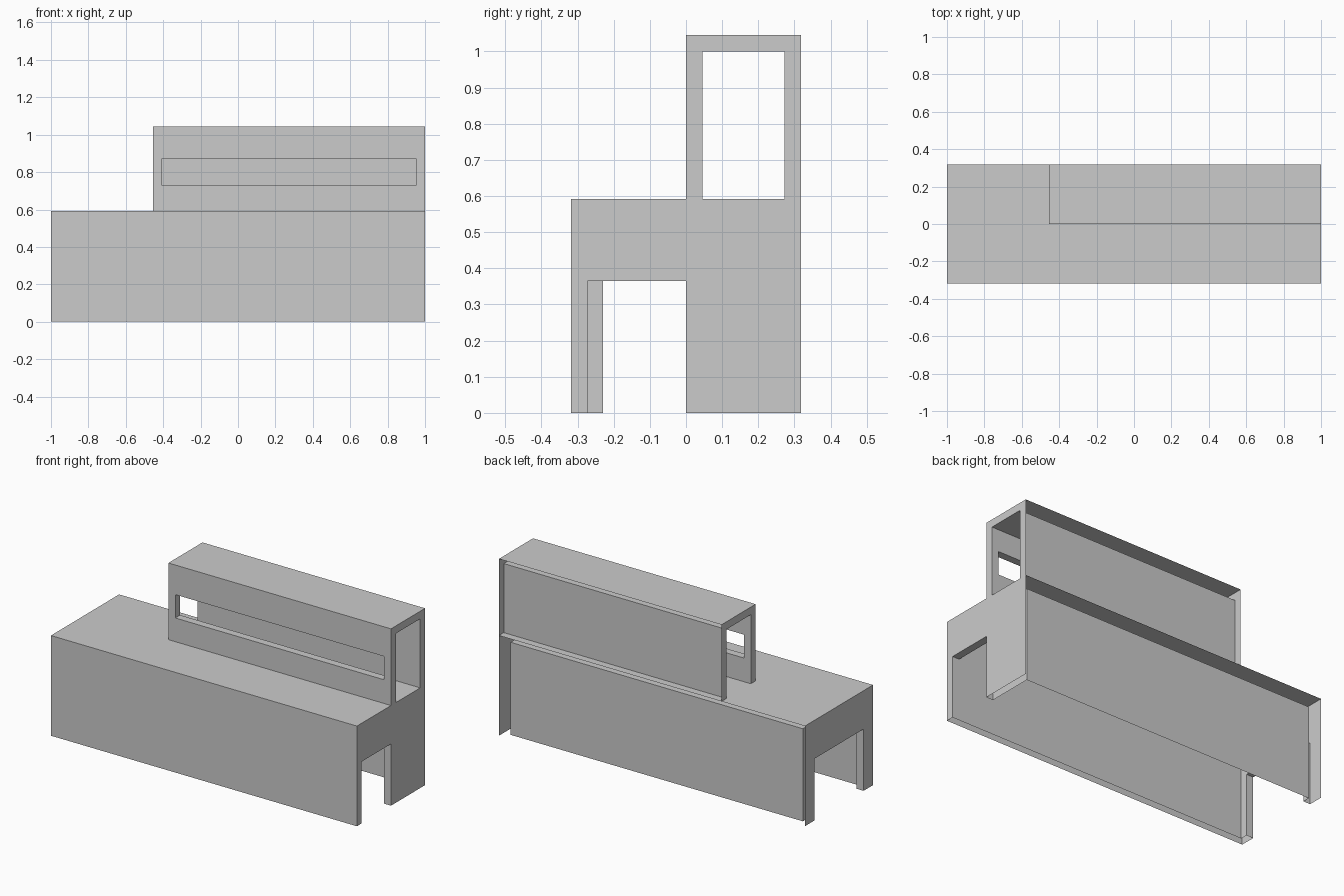
import bpy, bmesh

if "Cube" in bpy.data.objects:
    bpy.data.objects.remove(bpy.data.objects["Cube"])

T = 0.045            # wall thickness
W = 0.318            # half depth
H1, H2 = 0.592, 1.045  # storey tops
XU = -0.455          # left end of upper storey
DOOR = 0.365         # door height


class Shell:
    """Collects flat sheets lying across an axis (0=x, 1=y, 2=z)."""

    def __init__(self):
        self.bm = bmesh.new()

    def face(self, pts):
        self.bm.faces.new([self.bm.verts.new(p) for p in pts])

    def poly(self, axis, pos, uv):
        self.face([self.at(axis, pos, p) for p in uv])

    @staticmethod
    def at(axis, pos, p):
        c = list(p)
        c.insert(axis, pos)
        return c

    def rect(self, axis, pos, u0, u1, v0, v1):
        self.poly(axis, pos, [(u0, v0), (u1, v0), (u1, v1), (u0, v1)])

    def arch(self, axis, pos, u0, u1, v0, v1, a, b, top):
        """Sheet with an opening that reaches its lower edge."""
        self.poly(axis, pos, [(u0, v0), (a, v0), (a, top), (b, top),
                              (b, v0), (u1, v0), (u1, v1), (u0, v1)])

    def window(self, axis, pos, outer, inner):
        """Sheet with a closed rectangular hole."""
        def ring(r):
            return [(r[0], r[2]), (r[1], r[2]), (r[1], r[3]), (r[0], r[3])]
        o, i = ring(outer), ring(inner)
        for k in range(4):
            n = (k + 1) % 4
            self.poly(axis, pos, [o[k], o[n], i[n], i[k]])

    def reveal(self, axis, p0, p1, line):
        """Strip of sheets lining an opening."""
        for a, b in zip(line, line[1:]):
            self.face([self.at(axis, p0, a), self.at(axis, p0, b),
                       self.at(axis, p1, b), self.at(axis, p1, a)])

    def finish(self, name):
        bmesh.ops.remove_doubles(self.bm, verts=self.bm.verts, dist=1e-5)
        bmesh.ops.recalc_face_normals(self.bm, faces=self.bm.faces)
        mesh = bpy.data.meshes.new(name)
        self.bm.to_mesh(mesh)
        self.bm.free()
        bpy.context.collection.objects.link(bpy.data.objects.new(name, mesh))


# Lower storey: outer front and roof, inner lining; back and bottom stay open
low = Shell()
xi, yi = 1 - T, W - T
low.rect(1, -W, -1, 1, 0, H1)
low.rect(2, H1, -1, 1, -W, W)
for y in (-yi, yi):
    low.rect(1, y, -xi, xi, 0, H1 - T)
low.rect(2, H1 - T, -xi, xi, -yi, yi)

# Wide left doorway
a, b = -0.23, 0.23
low.arch(0, -1, -W, W, 0, H1, a, b, DOOR)
low.arch(0, -xi, -yi, yi, 0, H1 - T, a, b, DOOR)
low.reveal(0, -1, -xi, [(a, 0), (a, DOOR), (b, DOOR), (b, 0)])

# Right doorway, flush with the inner front wall
low.arch(0, 1, -W, W, 0, H1, -yi, 0, DOOR)
low.poly(0, xi, [(0, 0), (yi, 0), (yi, H1 - T), (-yi, H1 - T),
                 (-yi, DOOR), (0, DOOR)])
low.reveal(0, 1, xi, [(-yi, 0), (-yi, DOOR), (0, DOOR), (0, 0)])
low.finish("lower_storey")

# Upper storey: tunnel open at both ends, with a long front window
up = Shell()
win = (XU + T, 1 - T, 0.732, 0.87)
zi = H2 - T
up.window(1, 0, (XU, 1, H1, H2), win)
up.window(1, T, (XU, 1, H1, zi), win)
x0, x1, z0, z1 = win
up.reveal(1, 0, T, [(x0, z0), (x1, z0), (x1, z1), (x0, z1), (x0, z0)])
up.rect(2, H2, XU, 1, 0, W)
up.reveal(0, XU, 1, [(T, zi), (yi, zi), (yi, H1)])
for x in (XU, 1):
    up.arch(0, x, 0, W, H1, H2, T, yi, zi)
up.finish("upper_storey")
